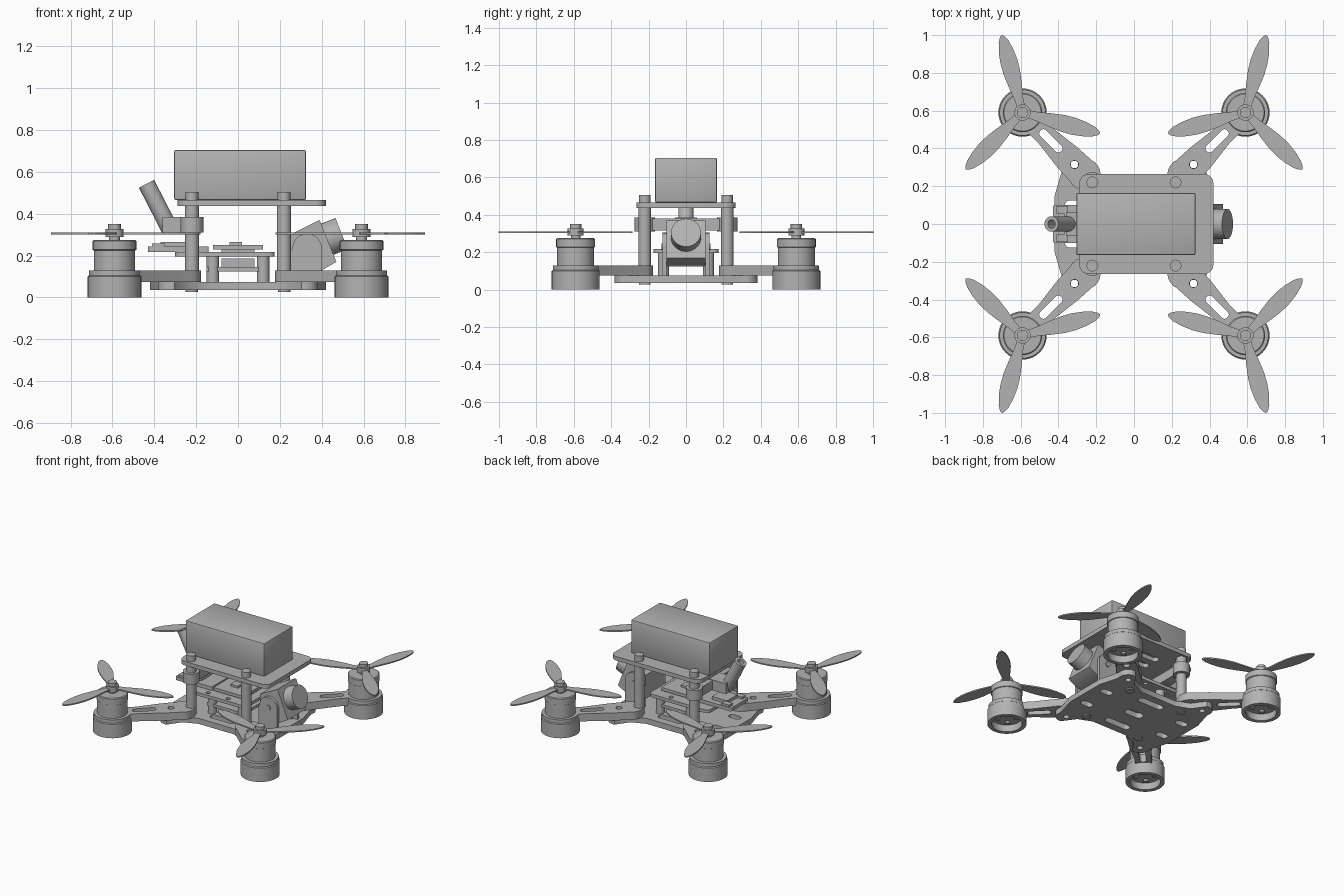
import bpy, bmesh, math
from mathutils import Matrix, Vector

if "Cube" in bpy.data.objects:
    bpy.data.objects.remove(bpy.data.objects["Cube"])

GREY = (0.45, 0.45, 0.45, 1)
mat = bpy.data.materials.new("plain_grey")
mat.use_nodes = True
mat.diffuse_color = GREY
mat.node_tree.nodes["Principled BSDF"].inputs["Base Color"].default_value = GREY
QUADS = [(sx, sy) for sx in (-1, 1) for sy in (-1, 1)]


def finish(name, bm, matrix=Matrix()):
    bmesh.ops.remove_doubles(bm, verts=bm.verts, dist=1e-5)
    bm.transform(matrix)
    bmesh.ops.recalc_face_normals(bm, faces=bm.faces)
    me = bpy.data.meshes.new(name)
    bm.to_mesh(me)
    bm.free()
    me.materials.append(mat)
    ob = bpy.data.objects.new(name, me)
    bpy.context.collection.objects.link(ob)
    bpy.ops.object.select_all(action='DESELECT')
    bpy.context.view_layer.objects.active = ob
    ob.select_set(True)
    bpy.ops.object.shade_smooth_by_angle(angle=math.radians(35))
    return ob


def plate(name, outline, z0, z1, holes=(), matrix=Matrix()):
    """Flat plate with holes, cut from a filled outline."""
    cu = bpy.data.curves.new(name, 'CURVE')
    cu.dimensions, cu.fill_mode, cu.extrude = '2D', 'BOTH', (z1 - z0) / 2
    for loop in [outline, *holes]:
        sp = cu.splines.new('POLY')
        sp.points.add(len(loop) - 1)
        for p, (x, y) in zip(sp.points, loop):
            p.co = (x, y, 0, 1)
        sp.use_cyclic_u = True
    tmp = bpy.data.objects.new(name, cu)
    bpy.context.collection.objects.link(tmp)
    bpy.context.view_layer.update()
    me = bpy.data.meshes.new_from_object(tmp)
    bm = bmesh.new()
    bm.from_mesh(me)
    bpy.data.objects.remove(tmp)
    bpy.data.meshes.remove(me)
    return finish(name, bm, matrix @ Matrix.Translation((0, 0, (z0 + z1) / 2)))


def lathe(name, profile, matrix=Matrix(), seg=40):
    bm = bmesh.new()
    vs = [bm.verts.new((r, 0, z)) for r, z in profile]
    es = [bm.edges.new(pair) for pair in zip(vs, vs[1:])]
    bmesh.ops.spin(bm, geom=vs + es, cent=(0, 0, 0), axis=(0, 0, 1),
                   angle=math.tau, steps=seg, use_merge=False)
    return finish(name, bm, matrix)


def rod(name, a, b, r, seg=24):
    a, b = Vector(a), Vector(b)
    d = b - a
    m = Matrix.Translation(a) @ d.to_track_quat('Z', 'Y').to_matrix().to_4x4()
    return lathe(name, [(0, 0), (r, 0), (r, d.length), (0, d.length)], m, seg)


def box(name, x0, x1, y, z0, z1, bevel=0, yc=0):
    bm = bmesh.new()
    bmesh.ops.create_cube(bm, size=1, matrix=Matrix.Translation(((x0 + x1) / 2, yc, (z0 + z1) / 2))
                          @ Matrix.Diagonal((x1 - x0, 2 * y, z1 - z0, 1)))
    if bevel:
        bmesh.ops.bevel(bm, geom=bm.edges[:], offset=bevel, segments=2, profile=0.5, affect='EDGES')
    return finish(name, bm)


def arc(cx, cy, r, a0, a1, n=8):
    return [(cx + r * math.cos(math.radians(a0 + (a1 - a0) * i / n)),
             cy + r * math.sin(math.radians(a0 + (a1 - a0) * i / n))) for i in range(n + 1)]


def circle(cx, cy, r):
    return arc(cx, cy, r, 0, 345, 23)


def rounded(x0, x1, y, r, yc=0):
    lo, hi = yc - y + r, yc + y - r
    return (arc(x1 - r, hi, r, 0, 90) + arc(x0 + r, hi, r, 90, 180)
            + arc(x0 + r, lo, r, 180, 270) + arc(x1 - r, lo, r, 270, 360))


def mirrored(pts):
    """Complete a quarter outline (from +x to +y) into a closed loop."""
    half = pts + [(-x, y) for x, y in reversed(pts)]
    return half + [(x, -y) for x, y in reversed(half)]


# Lower frame plate with corner lobes and lightening slots
quarter = [(0.42, 0.15), (0.385, 0.27)] + arc(0.32, 0.32, 0.062, -15, 105) + [(0.24, 0.29), (0.14, 0.25)]
slots = [rounded(-0.1, 0.1, 0.025, 0.024, y) for y in (-0.17, 0.17)]
slots += [rounded(s * 0.32 - 0.045, s * 0.32 + 0.045, 0.024, 0.023, y)
          for s in (-1, 1) for y in (-0.1, 0.1)]
slots += [rounded(-0.07, 0.07, 0.03, 0.029)]
slots += [circle(sx * 0.315, sy * 0.315, 0.02) for sx, sy in QUADS]
plate("lower_plate", mirrored(quarter), 0.035, 0.075, slots)

# Arms, motors and propellers on the four corners
motor = [(0, 0.05), (0.1, 0.05), (0.1, 0), (0.128, 0), (0.128, 0.1), (0.122, 0.105), (0.122, 0.13),
         (0.099, 0.13), (0.099, 0.225), (0.104, 0.228), (0.104, 0.27), (0.098, 0.275), (0, 0.275)]
hub = [(0.026, 0.27), (0.026, 0.29), (0.043, 0.29), (0.043, 0.328), (0.03, 0.328), (0.03, 0.35), (0, 0.35)]
half_blade = [(0.02, 0.02), (0.08, 0.024), (0.15, 0.036), (0.22, 0.045), (0.28, 0.046),
              (0.34, 0.039), (0.39, 0.026), (0.415, 0.013)]
blade = half_blade + [(0.426, 0)] + [(x, -y) for x, y in reversed(half_blade)]
arm = ([(0.79, 0.055), (0.66, 0.055), (0.50, 0.075)] + arc(0.37, 0, 0.085, 70, 290, 14)
       + [(0.50, -0.075), (0.66, -0.055), (0.79, -0.055)])
for sx, sy in QUADS:
    tag = ("left" if sx > 0 else "right") + ("_back" if sy > 0 else "_front")
    mirror = Matrix.Diagonal((sx, sy, 1, 1))
    place = mirror @ Matrix.Translation((0.59, 0.59, 0))
    plate("arm_" + tag, arm, 0.075, 0.13,
          [rounded(0.545, 0.7, 0.022, 0.021), circle(0.445, 0, 0.021)],
          mirror @ Matrix.Rotation(math.radians(45), 4, 'Z'))
    lathe("motor_" + tag, motor, place)
    for k in range(4):
        rot = Matrix.Rotation(math.radians(45 + 90 * k), 4, 'Z')
        rod("motor_foot_screw_" + tag, place @ rot @ Vector((0.06, 0, 0.035)),
            place @ rot @ Vector((0.06, 0, 0.052)), 0.016, 12)
    lathe("propeller_hub_" + tag, hub, place, 24)
    for k in range(3):
        plate("propeller_blade_" + tag, blade, 0.302, 0.311, (),
              place @ Matrix.Rotation(math.radians(75 + 120 * k), 4, 'Z'))
    # Standoff with screws at both ends
    x, y = sx * 0.22, sy * 0.22
    rod("standoff_" + tag, (x, y, 0.075), (x, y, 0.436), 0.034)
    rod("top_screw_" + tag, (x, y, 0.46), (x, y, 0.505), 0.031)
    rod("bottom_screw_" + tag, (x, y, 0.027), (x, y, 0.04), 0.03)
    # Circuit board spacers
    rod("board_spacer_" + tag, (sx * 0.12, sy * 0.12, 0.07), (sx * 0.12, sy * 0.12, 0.2), 0.03, 16)

# Upper plate and battery
plate("upper_plate", rounded(-0.29, 0.42, 0.265, 0.05), 0.436, 0.465,
      [rounded(-0.12, 0.15, 0.025, 0.024, y) for y in (-0.1, 0, 0.1)])
box("battery", -0.305, 0.325, 0.165, 0.465, 0.705, 0.008)

# Electronics stack
box("lower_board", -0.15, 0.14, 0.14, 0.125, 0.145)
box("lower_board_chip", -0.08, 0.08, 0.08, 0.145, 0.185)
plate("main_board", rounded(-0.3, 0.175, 0.175, 0.03), 0.195, 0.218,
      [circle(sx * 0.08 - 0.06, sy * 0.14, 0.015) for sx, sy in QUADS])
box("upper_board", -0.12, 0.12, 0.11, 0.228, 0.25)
box("upper_board_stem", -0.08, 0.08, 0.07, 0.215, 0.23)
box("upper_board_chip", -0.04, 0.02, 0.03, 0.25, 0.265)
plate("receiver_board", rounded(-0.43, -0.14, 0.1, 0.01), 0.218, 0.243)
box("receiver_chip", -0.37, -0.25, 0.06, 0.243, 0.265)
for s in (-1, 1):
    box("receiver_connector", -0.41, -0.35, 0.02, 0.243, 0.258, yc=s * 0.075)

# Antenna crossbar, clamps and tilted hollow tube
box("antenna_crossbar", -0.255, -0.185, 0.22, 0.315, 0.38)
box("antenna_block", -0.36, -0.2, 0.06, 0.31, 0.385)
for s in (-1, 1):
    rod("antenna_clamp", (-0.22, s * 0.22, 0.31), (-0.22, s * 0.22, 0.385), 0.055)
base, tip = Vector((-0.325, 0, 0.325)), Vector((-0.437, 0, 0.543))
tube_m = Matrix.Translation(base) @ (tip - base).to_track_quat('Z', 'Y').to_matrix().to_4x4()
length = (tip - base).length
lathe("antenna_tube", [(0, 0), (0.041, 0), (0.041, length), (0.022, length),
                       (0.022, length - 0.1), (0, length - 0.1)], tube_m, 28)

# Camera housing, side brackets, pivots and lens
upright = Matrix.Rotation(math.radians(90), 4, 'X')
side = [(0.25, 0.13), (0.4, 0.13), (0.47, 0.17), (0.39, 0.37), (0.25, 0.3)]
plate("camera_housing", side, -0.105, 0.105, (), upright)
bracket = [(0.25, 0.075), (0.4, 0.075), (0.4, 0.23)] + arc(0.33, 0.235, 0.07, 0, 180, 12) + [(0.25, 0.22)]
for s in (-1, 1):
    plate("camera_bracket", bracket, s * 0.115 - 0.01, s * 0.115 + 0.01, (), upright)
    rod("camera_pivot", (0.33, s * 0.12, 0.23), (0.33, s * 0.132, 0.23), 0.018, 16)
rod("camera_lens", (0.38, 0, 0.26), (0.495, 0, 0.305), 0.08, 40)
